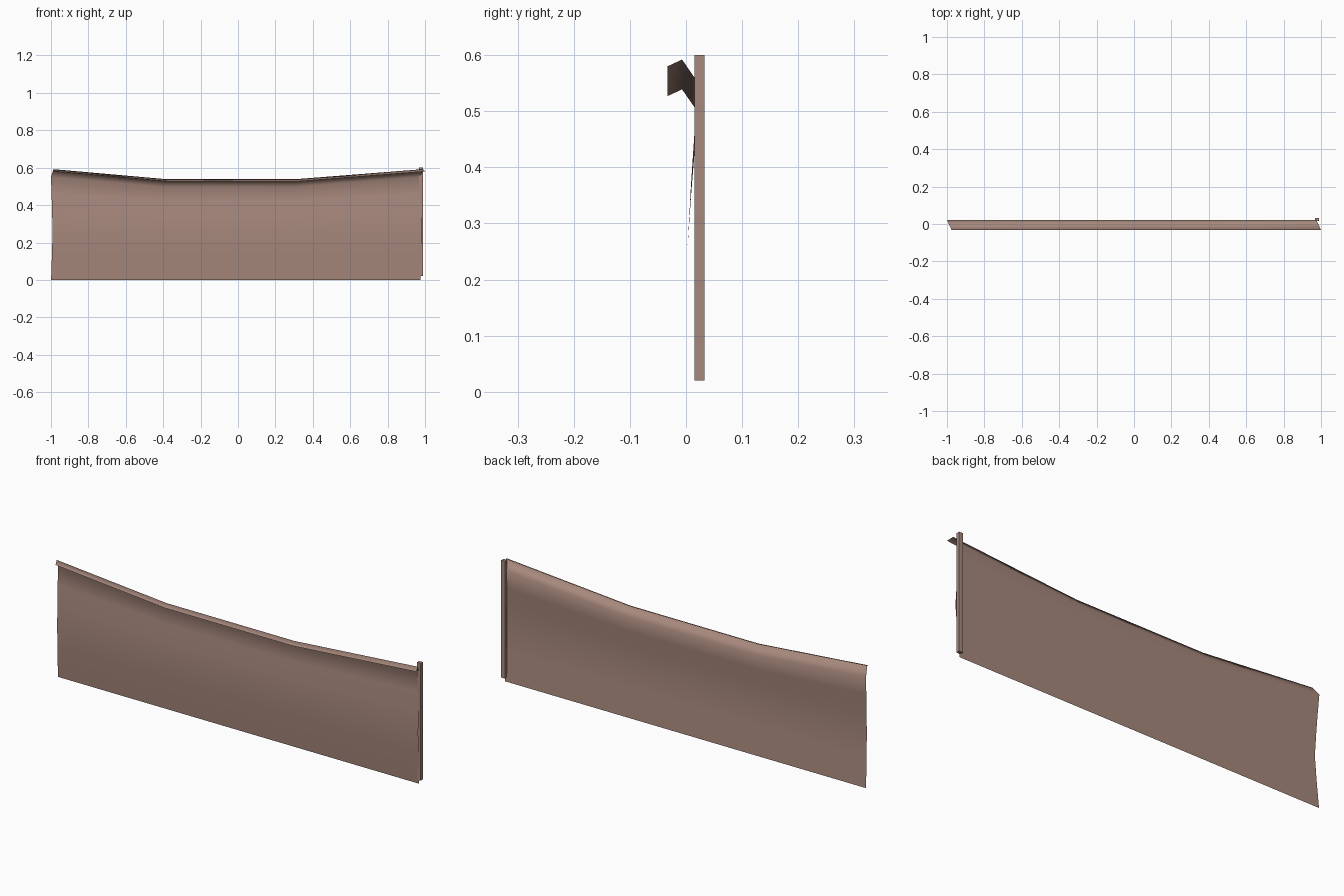
import bpy, bmesh

if "Cube" in bpy.data.objects:
    bpy.data.objects.remove(bpy.data.objects["Cube"])

clay = bpy.data.materials.new("dusty brown")
clay.diffuse_color = (0.39, 0.25, 0.205, 1)
clay.use_nodes = True
clay.node_tree.nodes["Principled BSDF"].inputs["Base Color"].default_value = clay.diffuse_color


def add_object(name, bm):
    me = bpy.data.meshes.new(name)
    bm.to_mesh(me)
    bm.free()
    me.materials.append(clay)
    ob = bpy.data.objects.new(name, me)
    bpy.context.collection.objects.link(ob)
    return ob


# Curved sheet with a folded lip: (y, z) profile swept along x, ends sheared
profile = [(0.0205, 0), (0.010, 0.14), (0.003, 0.26), (0.009, 0.37),
           (0.015, 0.46), (0.022, 0.55), (-0.007, 0.592), (-0.033, 0.58)]
stations = [(-1.0, 0), (-0.40, 0.053), (0.30, 0.053), (0.975, 0)]  # x, top dip
bm = bmesh.new()
rows = []
for x, dip in stations:
    row = []
    for y, z in profile:
        k = min(1, max(0, (z - 0.26) / 0.29))
        row.append(bm.verts.new((x + (0.022 - y) * 0.455, y, z - dip * k)))
    rows.append(row)
for a, b in zip(rows, rows[1:]):
    for i in range(len(profile) - 1):
        bm.faces.new((a[i], b[i], b[i + 1], a[i + 1]))
panel = add_object("curved_panel", bm)
for p in panel.data.polygons:
    p.use_smooth = True

# Slim upright post at the right end
bm = bmesh.new()
bmesh.ops.create_cube(bm, size=1)
for v in bm.verts:
    v.co = (0.978 + v.co.x * 0.02, 0.024 + v.co.y * 0.018, 0.31 + v.co.z * 0.58)
add_object("end_post", bm)
